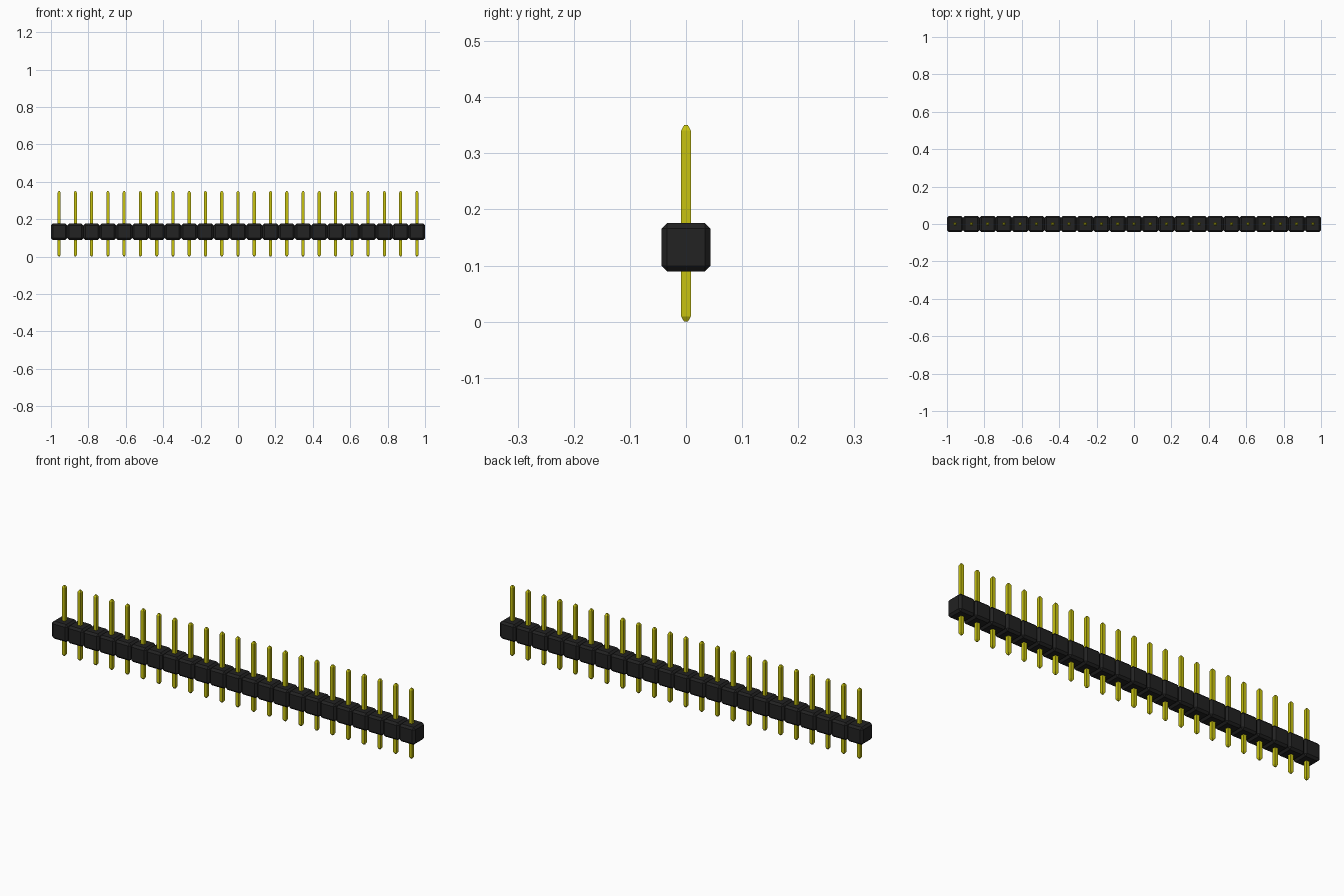
import bpy
import bmesh

if "Cube" in bpy.data.objects:
    bpy.data.objects.remove(bpy.data.objects["Cube"], do_unlink=True)

COUNT = 23
PITCH = 2.0 / COUNT


def material(name, color):
    m = bpy.data.materials.new(name)
    m.use_nodes = True
    m.diffuse_color = color
    m.node_tree.nodes["Principled BSDF"].inputs["Base Color"].default_value = color
    return m


def finish(bm, name, mat):
    bmesh.ops.recalc_face_normals(bm, faces=bm.faces)
    mesh = bpy.data.meshes.new(name)
    bm.to_mesh(mesh)
    bm.free()
    mesh.materials.append(mat)
    return mesh


# Chamfered plastic housing cell
def block_mesh(mat):
    bm = bmesh.new()
    bmesh.ops.create_cube(bm, size=PITCH)
    bmesh.ops.bevel(bm, geom=bm.edges[:], offset=0.01, segments=1,
                    profile=0.5, affect='EDGES')
    return finish(bm, "block", mat)


# Square pin lofted through (height, half width) rings, tapered at both ends
def pin_mesh(mat):
    bm = bmesh.new()
    rings = []
    for z, r in ((0, 0.0035), (0.009, 0.0085), (0.341, 0.0085), (0.35, 0.0035)):
        rings.append([bm.verts.new((x * r, y * r, z))
                      for x, y in ((-1, -1), (1, -1), (1, 1), (-1, 1))])
    for a, b in zip(rings, rings[1:]):
        for i in range(4):
            j = (i + 1) % 4
            bm.faces.new((a[i], a[j], b[j], b[i]))
    bm.faces.new(rings[0])
    bm.faces.new(rings[-1])
    return finish(bm, "pin", mat)


black = material("black plastic", (0.016, 0.016, 0.016, 1))
gold = material("yellow metal", (0.57, 0.54, 0.005, 1))
block = block_mesh(black)
pin = pin_mesh(gold)

# Row of housing cells, each with its pin
for i in range(COUNT):
    x = (i - (COUNT - 1) / 2) * PITCH
    for name, mesh, z in (("housing_block", block, 0.1325), ("pin", pin, 0)):
        ob = bpy.data.objects.new(f"{name}_{i + 1:02d}", mesh)
        ob.location = (x, 0, z)
        bpy.context.collection.objects.link(ob)
